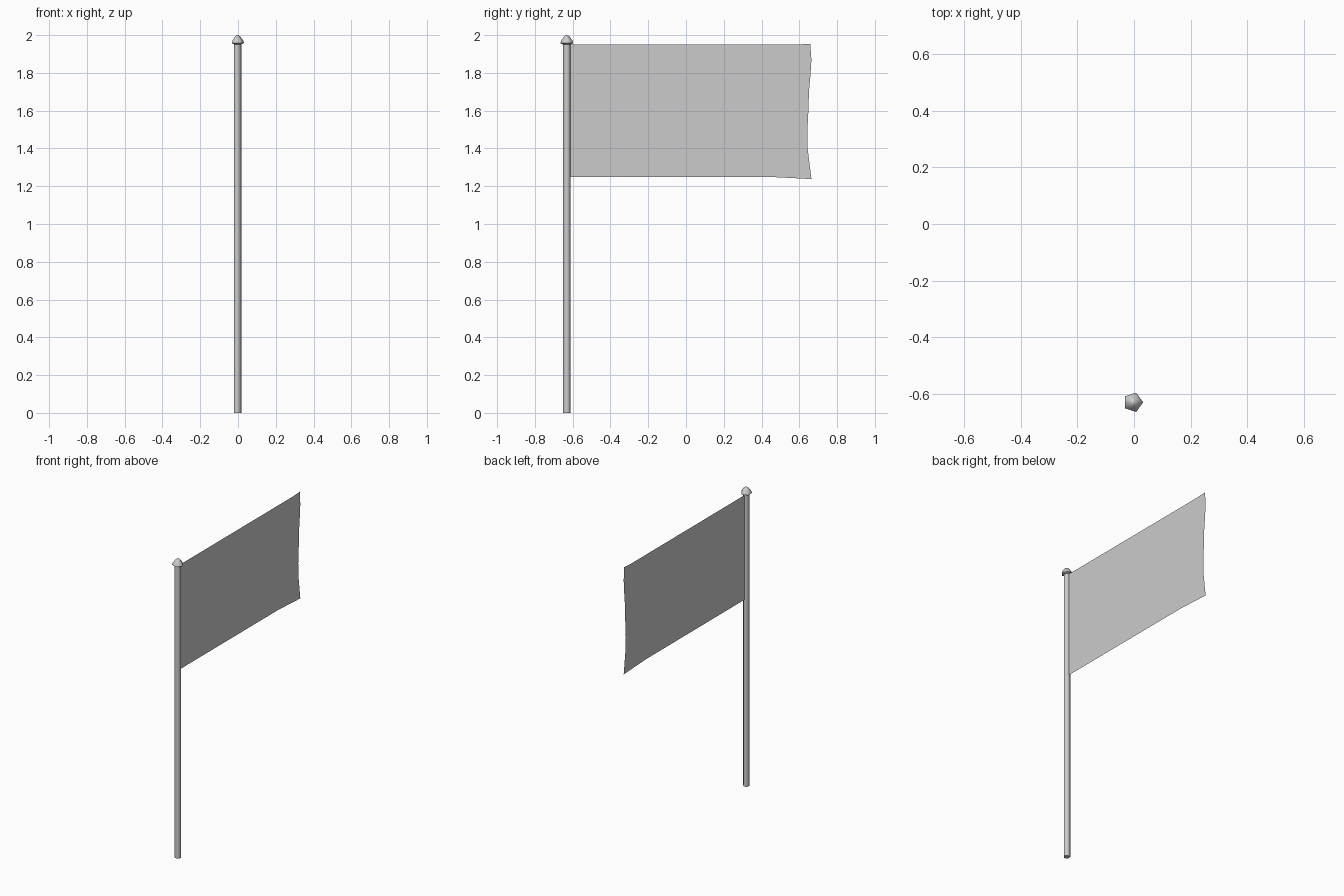
import bpy, bmesh, math

if "Cube" in bpy.data.objects:
    bpy.data.objects.remove(bpy.data.objects["Cube"])

CX, CY = -0.0035, -0.631   # pole axis
SIDES = 5


def make_object(name, bm):
    mesh = bpy.data.meshes.new(name)
    bm.to_mesh(mesh)
    bm.free()
    obj = bpy.data.objects.new(name, mesh)
    bpy.context.collection.objects.link(obj)
    return obj


def lathe(name, profile, smooth_angle):
    """Closed five-sided turned part from (radius, z) points."""
    bm = bmesh.new()
    rings = []
    for r, z in profile:
        rings.append([bm.verts.new((CX + r * math.cos(math.tau * i / SIDES),
                                    CY + r * math.sin(math.tau * i / SIDES), z))
                      for i in range(SIDES)])
    for low, high in zip(rings, rings[1:]):
        for i in range(SIDES):
            j = (i + 1) % SIDES
            bm.faces.new((low[i], low[j], high[j], high[i]))
    bm.faces.new(rings[0][::-1])
    bm.faces.new(rings[-1])
    bmesh.ops.remove_doubles(bm, verts=bm.verts, dist=1e-5)
    obj = make_object(name, bm)
    bpy.context.view_layer.objects.active = obj
    obj.select_set(True)
    bpy.ops.object.shade_smooth_by_angle(angle=math.radians(smooth_angle))
    obj.select_set(False)
    return obj


# Pole and pointed cap
lathe("pole", [(0.0215, 0.0), (0.0215, 1.957)], 80)
lathe("pole_cap", [(0.0215, 1.951), (0.036, 1.958), (0.031, 1.972),
                   (0.016, 1.992), (0.004, 2.0)], 75)

# Flag: flat cloth with a wavy free edge, (y, z) from bottom to top
free_edge = [(0.664, 1.238), (0.655, 1.31), (0.644, 1.40), (0.642, 1.48),
             (0.648, 1.60), (0.651, 1.70), (0.659, 1.79), (0.664, 1.87),
             (0.658, 1.954)]
bm = bmesh.new()
rows = []
for k, (y, z) in enumerate(free_edge):
    t = k / (len(free_edge) - 1)
    straight_z = 1.25 + 0.70 * t
    rows.append([bm.verts.new((CX, CY + 0.01, straight_z)),
                 bm.verts.new((CX, 0.43 + 0.16 * t, straight_z)),
                 bm.verts.new((CX, y, z))])
for a, b in zip(rows, rows[1:]):
    for i in range(2):
        bm.faces.new((a[i], a[i + 1], b[i + 1], b[i]))
make_object("flag", bm)
